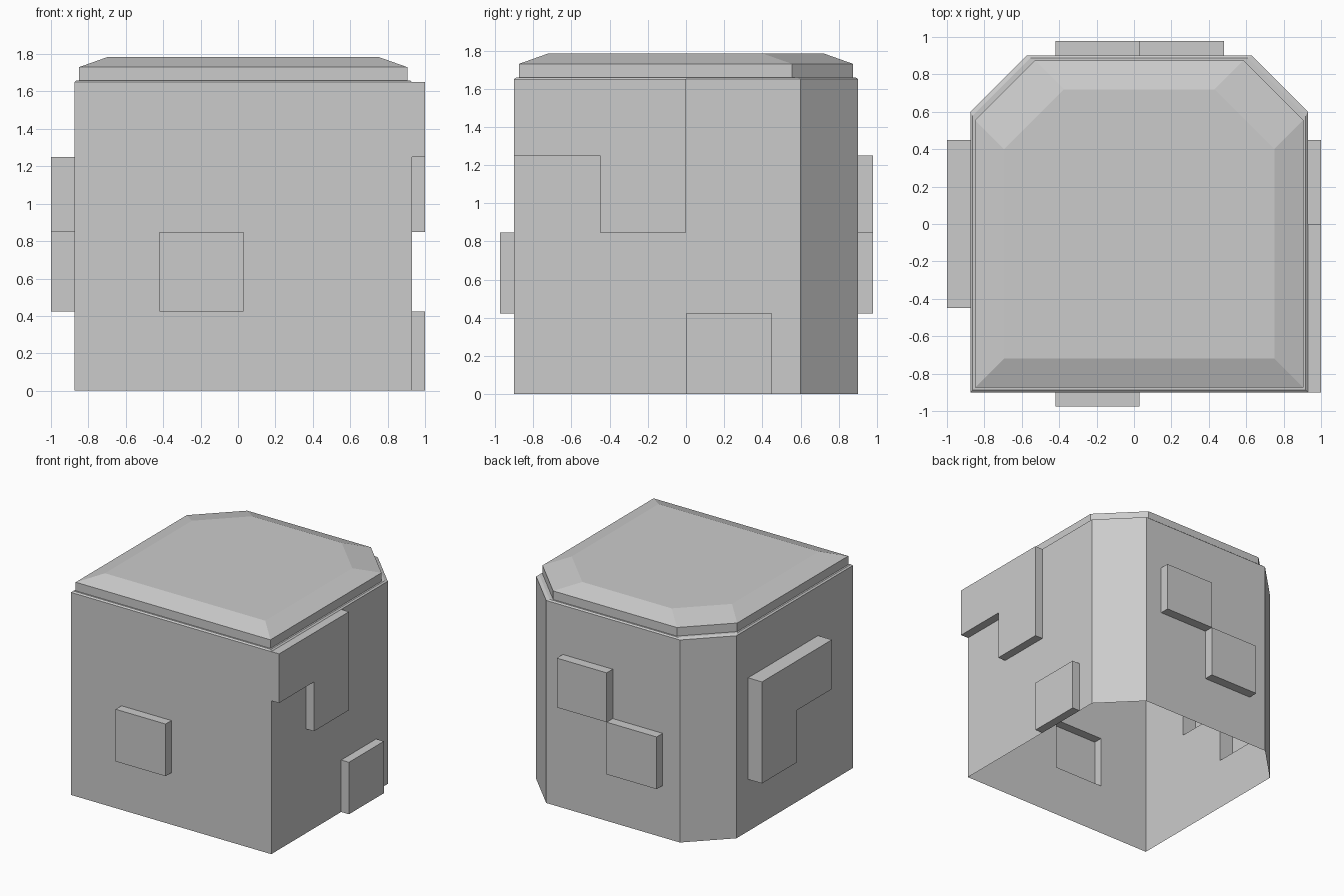
import bpy, bmesh
from mathutils import Vector

if "Cube" in bpy.data.objects:
    bpy.data.objects.remove(bpy.data.objects["Cube"])

X0, X1, Y0, Y1, C = -0.875, 0.93, -0.9, 0.9, 0.30   # plan extents, rear corner cut
ZS = [0, 0.423, 0.848, 1.25, 1.65]                  # panel row heights


def finish(bm, name):
    bmesh.ops.remove_doubles(bm, verts=bm.verts, dist=0.0005)
    bmesh.ops.recalc_face_normals(bm, faces=bm.faces)
    mesh = bpy.data.meshes.new(name)
    bm.to_mesh(mesh)
    bm.free()
    obj = bpy.data.objects.new(name, mesh)
    bpy.context.collection.objects.link(obj)


def wall(bm, start, end, stops, raised=(), depth=0):
    """Gridded wall from start to end; cells (column, row) in raised are pushed outwards."""
    a, b = Vector((*start, 0)), Vector((*end, 0))
    along = (b - a).normalized()
    out = along.cross(Vector((0, 0, 1))) * depth
    us = [0, *stops, (b - a).length]

    def face(pts):
        bm.faces.new([bm.verts.new(p) for p in pts])

    for i in range(len(us) - 1):
        for j in range(len(ZS) - 1):
            cell = [a + along * u + Vector((0, 0, z)) for u, z in
                    ((us[i], ZS[j]), (us[i + 1], ZS[j]), (us[i + 1], ZS[j + 1]), (us[i], ZS[j + 1]))]
            if (i, j) not in raised:
                face(cell)
                continue
            face([p + out for p in cell])
            for k, (di, dj) in enumerate(((0, -1), (1, 0), (0, 1), (-1, 0))):
                if (i + di, j + dj) not in raised:
                    p, q = cell[k], cell[(k + 1) % 4]
                    face([p, q, q + out, p + out])


# Hollow body, open underneath, with raised square panels
bm = bmesh.new()
wall(bm, (X0, Y0), (X1, Y0), [0.455, 0.905], {(1, 1)}, 0.075)
wall(bm, (X1, Y0), (X1, Y1 - C), [0.45, 0.9, 1.35], {(0, 3), (1, 3), (1, 2), (2, 0)}, 0.07)
wall(bm, (X1, Y1 - C), (X1 - C, Y1), [])
wall(bm, (X1 - C, Y1), (X0 + C, Y1), [0.15, 0.6, 1.05], {(1, 2), (2, 1)}, 0.078)
wall(bm, (X0 + C, Y1), (X0, Y1 - C), [])
wall(bm, (X0, Y1 - C), (X0, Y0), [0.15, 0.6, 1.05], {(1, 1), (1, 2), (2, 2)}, 0.125)
finish(bm, "body")

# Lid: stepped rim, short wall, sloping edge and flat top (inset, corner cut, height)
bm = bmesh.new()
rings = []
for d, c, z in ((0, C, 1.65), (0.012, 0.31, 1.66), (0.025, 0.32, 1.66),
                (0.025, 0.32, 1.73), (0.18, 0.32, 1.785)):
    l, r, f, k = X0 + d, X1 - d, Y0 + d, Y1 - d
    plan = ((l, f), (r, f), (r, k - c), (r - c, k), (l + c, k), (l, k - c))
    rings.append([bm.verts.new((x, y, z)) for x, y in plan])
for low, high in zip(rings, rings[1:]):
    for i in range(6):
        n = (i + 1) % 6
        bm.faces.new((low[i], low[n], high[n], high[i]))
bm.faces.new(rings[-1])
finish(bm, "lid")
